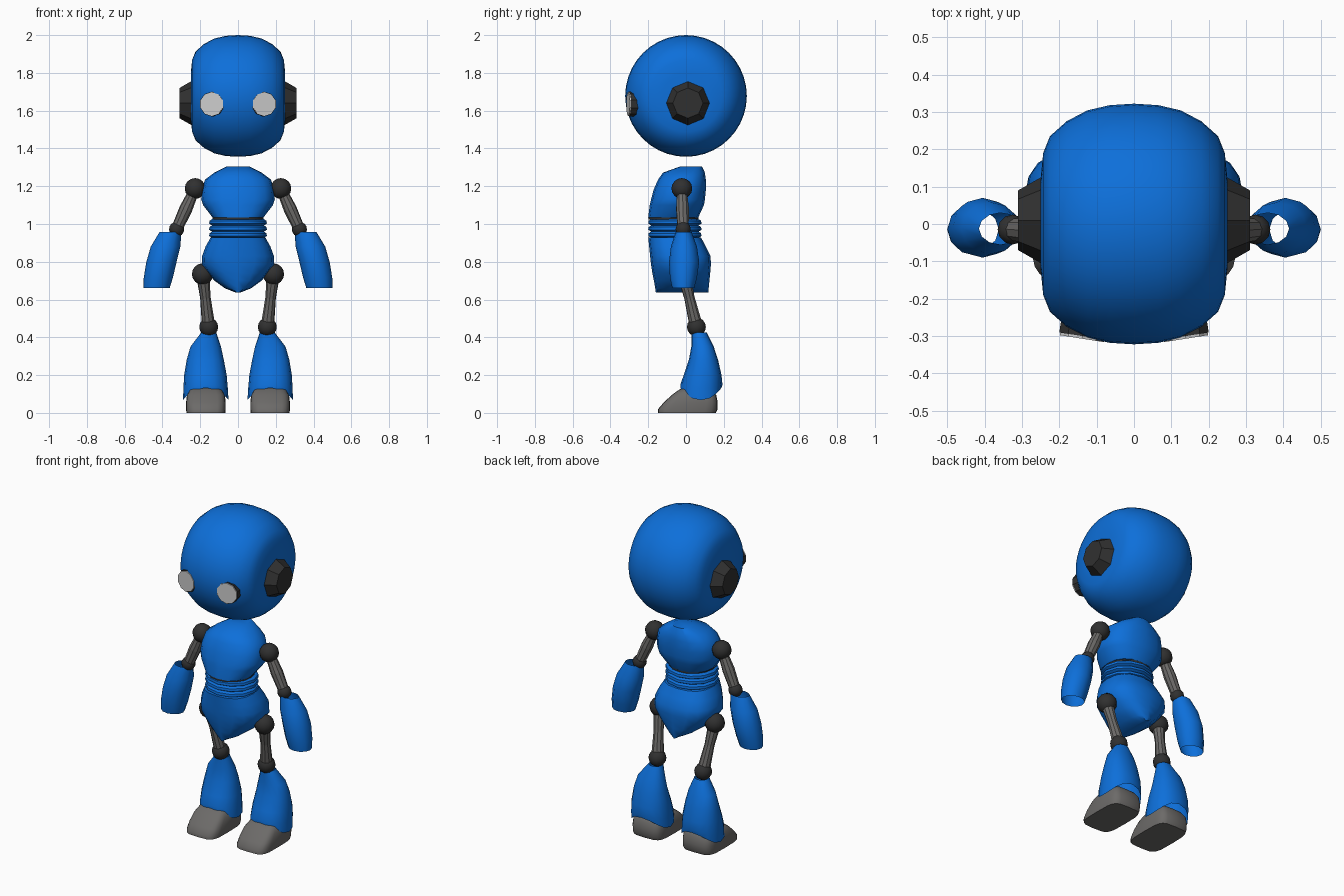
import bpy, bmesh, math
from mathutils import Vector

if "Cube" in bpy.data.objects:
    bpy.data.objects.remove(bpy.data.objects["Cube"])


def material(name, r, g, b):
    m = bpy.data.materials.new(name)
    m.diffuse_color = (r, g, b, 1)
    m.use_nodes = True
    m.node_tree.nodes["Principled BSDF"].inputs["Base Color"].default_value = m.diffuse_color
    return m


BLUE = material("blue", 0.004, 0.16, 0.70)
DARK = material("charcoal", 0.03, 0.03, 0.03)
GREY = material("grey", 0.15, 0.145, 0.14)
WHITE = material("pale_grey", 0.60, 0.60, 0.60)


def finish(name, bm, mat, mirror=False, angle=45):
    bmesh.ops.recalc_face_normals(bm, faces=bm.faces)
    for f in bm.faces:
        f.smooth = True
    me = bpy.data.meshes.new(name)
    bm.to_mesh(me)
    bm.free()
    me.set_sharp_from_angle(angle=math.radians(angle))
    me.materials.append(mat)
    ob = bpy.data.objects.new(name, me)
    bpy.context.collection.objects.link(ob)
    if mirror:
        mod = ob.modifiers.new("mirror", 'MIRROR')
        mod.use_mirror_merge = False
    return ob


def loft(name, rings, mat, mirror=False, cap=True, angle=45):
    """Skin a list of equal-length point rings."""
    bm = bmesh.new()
    rows = [[bm.verts.new(p) for p in ring] for ring in rings]
    n = len(rows[0])
    for a, b in zip(rows, rows[1:]):
        for i in range(n):
            j = (i + 1) % n
            bm.faces.new((a[i], a[j], b[j], b[i]))
    if cap:
        bm.faces.new(rows[0])
        bm.faces.new(rows[-1])
    return finish(name, bm, mat, mirror, angle)


def section(z, x0, x1, y0, y1, n=16, power=1.0, lift=0.0):
    """Horizontal rounded section; lift raises its front and back."""
    pts = []
    for i in range(n):
        t = 2 * math.pi * i / n
        c, s = math.cos(t), math.sin(t)
        px = math.copysign(abs(c) ** power, c)
        py = math.copysign(abs(s) ** power, s)
        pts.append(((x0 + x1) / 2 + px * (x1 - x0) / 2,
                    (y0 + y1) / 2 + py * (y1 - y0) / 2, z + lift * s * s))
    return pts


def cone(name, p0, p1, r0, r1, mat, n=10):
    p0, p1 = Vector(p0), Vector(p1)
    d = p1 - p0
    bm = bmesh.new()
    bmesh.ops.create_cone(bm, cap_ends=True, segments=n, radius1=r0, radius2=r1, depth=d.length)
    rot = d.to_track_quat('Z', 'Y').to_matrix()
    for v in bm.verts:
        v.co = rot @ v.co + (p0 + p1) / 2
    return finish(name, bm, mat, True, 35)


def ball(name, p, r):
    bm = bmesh.new()
    bmesh.ops.create_uvsphere(bm, u_segments=12, v_segments=8, radius=r)
    bmesh.ops.translate(bm, verts=bm.verts, vec=p)
    return finish(name, bm, DARK, True, 60)


# head: round in side view, flattened at the sides
half = [(0.065, 0.318), (0.125, 0.304), (0.18, 0.275), (0.225, 0.235), (0.243, 0.19), (0.25, 0.12)]
profile = [(-x, r) for x, r in reversed(half)] + [(0, 0.322)] + half
N = 40
loft("head", [[(x, r * math.cos(2 * math.pi * i / N), 1.678 + r * math.sin(2 * math.pi * i / N))
               for i in range(N)] for x, r in profile], BLUE, angle=60)

# ears and eyes
cone("ear", (0.235, 0.01, 1.64), (0.31, 0.01, 1.64), 0.123, 0.08, DARK, 8)
d = Vector((0.155, -0.988, 0))
c = Vector((0.138, -0.300, 1.635))
cone("eye_rim", c - d * 0.09, c, 0.066, 0.066, DARK)
cone("eye", c, c + d * 0.007, 0.063, 0.063, WHITE)

# chest
loft("chest", [section(z, -w, w, a, b, 16, 0.85) for z, w, a, b in [
    (1.035, 0.135, -0.20, 0.065), (1.10, 0.185, -0.192, 0.095), (1.13, 0.195, -0.185, 0.10),
    (1.18, 0.19, -0.172, 0.105), (1.235, 0.175, -0.148, 0.105), (1.272, 0.125, -0.122, 0.10),
    (1.305, 0.06, -0.03, 0.085)]], BLUE)
loft("chest_underside", [section(z, -0.134, 0.134, -0.198, 0.066) for z in (1.024, 1.035)], DARK)

# ribbed waist
ribs = []
for k in range(3):
    top = 1.026 - 0.033 * k
    for dz, inset in ((0, 0.016), (-0.009, 0.002), (-0.024, 0.0), (-0.032, 0.014)):
        ribs.append(section(top + dz, -0.153 + inset, 0.153 - inset, -0.2 + inset, 0.082 - inset, 12))
loft("waist", ribs, BLUE)

# pelvis: narrow keel underneath, deep from front to back
loft("pelvis", [section(z, -w, w, a, b, 16, 0.8) for z, w, a, b in [
    (0.928, 0.145, -0.20, 0.08), (0.88, 0.172, -0.195, 0.105), (0.83, 0.19, -0.19, 0.13),
    (0.785, 0.192, -0.185, 0.132), (0.74, 0.158, -0.178, 0.128), (0.70, 0.125, -0.17, 0.124),
    (0.66, 0.07, -0.163, 0.12), (0.638, 0.015, -0.16, 0.118)]], BLUE)

# arms
shoulder, elbow = (0.227, -0.022, 1.188), (0.325, -0.015, 0.972)
ball("shoulder_joint", shoulder, 0.055)
ball("elbow_joint", elbow, 0.04)
mid = (Vector(shoulder) + Vector(elbow)) / 2
cone("upper_arm_top", shoulder, mid, 0.026, 0.035, GREY)
cone("upper_arm_bottom", mid, elbow, 0.035, 0.03, GREY)
arm = [section(z, a, b, y0, y1, 12) for z, a, b, y0, y1 in [
    (0.958, 0.30, 0.415, -0.055, 0.03), (0.88, 0.305, 0.462, -0.08, 0.058),
    (0.80, 0.325, 0.485, -0.09, 0.07), (0.715, 0.345, 0.499, -0.085, 0.058),
    (0.66, 0.362, 0.50, -0.073, 0.043)]]
loft("forearm", arm, BLUE, True, cap=False)

# legs
hip, knee = (0.187, -0.012, 0.735), (0.155, 0.055, 0.455)
ball("hip_joint", hip, 0.057)
ball("knee_joint", knee, 0.05)
mid = Vector(hip).lerp(Vector(knee), 0.45)
cone("thigh_top", hip, mid, 0.036, 0.028, GREY)
cone("thigh_bottom", mid, knee, 0.028, 0.036, GREY)
loft("shin", [section(z, a, b, y0, y1, 16, 0.9, lift) for z, a, b, y0, y1, lift in [
    (0.425, 0.115, 0.195, 0.03, 0.11, 0), (0.35, 0.09, 0.252, 0.028, 0.147, 0),
    (0.28, 0.075, 0.272, 0.015, 0.17, 0), (0.20, 0.06, 0.285, -0.012, 0.188, 0),
    (0.13, 0.054, 0.289, -0.03, 0.193, 0.02), (0.068, 0.05, 0.291, -0.03, 0.188, 0.065)]],
    BLUE, True, cap=False)

# feet
loft("foot", [section(z, 0.17 - w, 0.17 + w, a, b, 20, 0.45) for z, w, a, b in [
    (0.0, 0.103, -0.148, 0.158), (0.02, 0.105, -0.148, 0.168), (0.055, 0.105, -0.118, 0.168),
    (0.095, 0.10, -0.075, 0.16), (0.122, 0.085, -0.038, 0.14), (0.137, 0.05, -0.005, 0.11)]],
    GREY, True)
